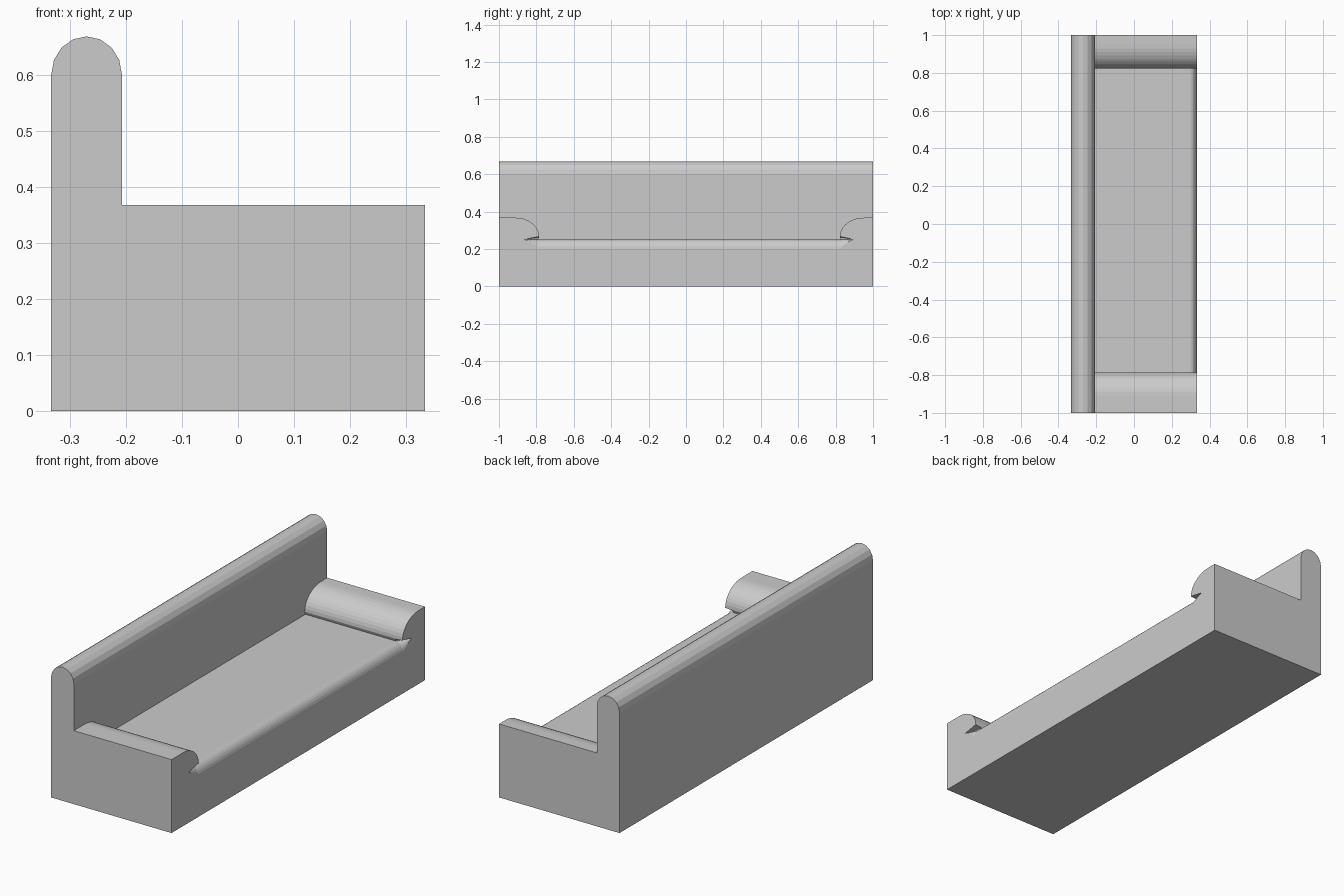
import bpy, bmesh
from math import sin, cos, pi

if "Cube" in bpy.data.objects:
    bpy.data.objects.remove(bpy.data.objects["Cube"])


def arc(ca, cb, ra, rb, start, end, n):
    """Points on an elliptical arc, angles in degrees."""
    return [(ca + ra * cos((start + (end - start) * i / n) * pi / 180),
             cb + rb * sin((start + (end - start) * i / n) * pi / 180))
            for i in range(n + 1)]


def loft(name, rings):
    """Solid through a list of equal-length rings of 3D points."""
    bm = bmesh.new()
    loops = [[bm.verts.new(p) for p in ring] for ring in rings]
    n = len(loops[0])
    for a, b in zip(loops, loops[1:]):
        for i in range(n):
            j = (i + 1) % n
            bm.faces.new((a[i], a[j], b[j], b[i]))
    bm.faces.new(loops[0][::-1])
    bm.faces.new(loops[-1])
    bmesh.ops.remove_doubles(bm, verts=bm.verts, dist=1e-5)
    bmesh.ops.recalc_face_normals(bm, faces=bm.faces)
    mesh = bpy.data.meshes.new(name)
    bm.to_mesh(mesh)
    bm.free()
    obj = bpy.data.objects.new(name, mesh)
    bpy.context.collection.objects.link(obj)
    return obj


def combine(target, other, operation):
    """Apply a boolean and remove the helper."""
    mod = target.modifiers.new("boolean", 'BOOLEAN')
    mod.operation, mod.solver, mod.object = operation, 'EXACT', other
    bpy.context.view_layer.objects.active = target
    bpy.ops.object.modifier_apply(modifier=mod.name)
    bpy.data.objects.remove(other)


FRONT, BACK, SEAM = 0.333, -0.333, -0.207
LEFT, RIGHT, SEAT = -0.785, 0.822, 0.25

# Base with seat and rolled arms: one side-to-side profile, pushed front to back
profile = [(-1, 0), (1, 0), (1, 0.367)]
profile += arc(0.95, 0.265, 0.95 - RIGHT, 0.102, 90, 180, 10)
profile += [(RIGHT + 0.006, SEAT), (LEFT - 0.006, SEAT)]
profile += arc(-0.91, 0.265, LEFT + 0.91, 0.102, 0, 90, 10)
profile += [(-1, 0.367)]
sofa = loft("sofa", [[(x, y, z) for y, z in profile] for x in (-0.27, FRONT)])

# Rounded front edge of the seat, its cut tapering to a point inside each arm
edge = arc(FRONT - 0.04, SEAT - 0.05, 0.04, 0.05, 90, 0, 6)
edge += [(0.36, 0.195), (0.36, 0.268), (FRONT - 0.04, 0.262)]
tip = [(0.338, SEAT)] * len(edge)
stations = [(-0.875, tip), (LEFT - 0.006, edge), (RIGHT + 0.006, edge), (0.905, tip)]


def tapered_cutter():
    bm = bmesh.new()
    mid = [[bm.verts.new((x, y, z)) for x, z in ring] for y, ring in stations[1:3]]
    n = len(edge)
    ends = [bm.verts.new((0.338, y, SEAT)) for y in (-0.875, 0.905)]
    for i in range(n):
        j = (i + 1) % n
        bm.faces.new((mid[0][i], mid[0][j], mid[1][j], mid[1][i]))
        for ring, end in zip(mid, ends):
            bm.faces.new((ring[i], ring[j], end))
    bmesh.ops.recalc_face_normals(bm, faces=bm.faces)
    mesh = bpy.data.meshes.new("edge_cutter")
    bm.to_mesh(mesh)
    bm.free()
    obj = bpy.data.objects.new("edge_cutter", mesh)
    obj.hide_render = True
    bpy.context.collection.objects.link(obj)
    return obj


combine(sofa, tapered_cutter(), 'DIFFERENCE')

# Backrest with a rounded top, full length
back = [(BACK, 0), (SEAM, 0)] + arc(-0.27, 0.6, 0.063, 0.068, 0, 180, 8)
backrest = loft("backrest", [[(x, y, z) for x, z in back] for y in (-1, 1)])
combine(sofa, backrest, 'UNION')
